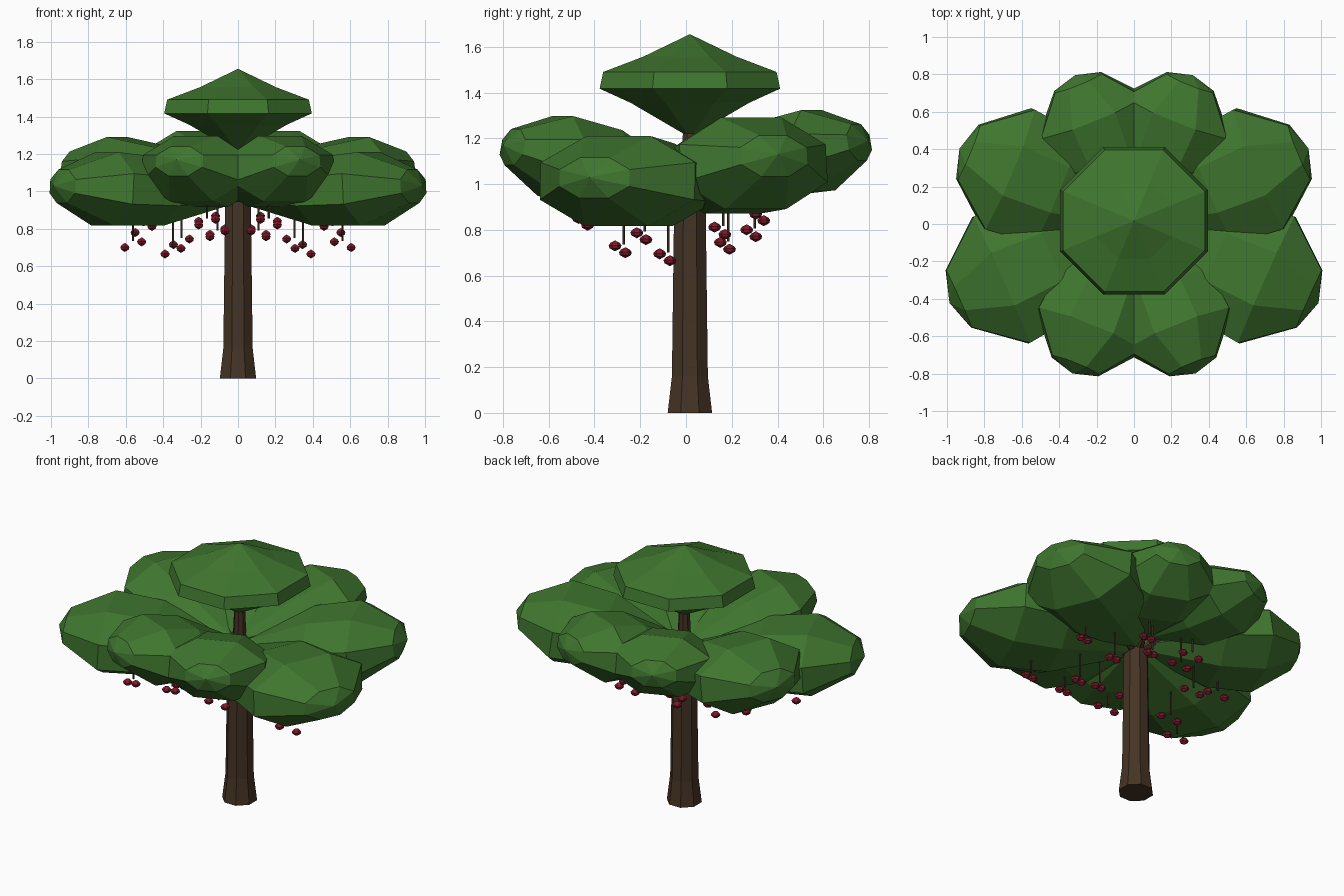
import bpy, bmesh
from math import cos, sin, pi, radians
from mathutils import Vector

if "Cube" in bpy.data.objects:
    bpy.data.objects.remove(bpy.data.objects["Cube"])


def material(name, rgb):
    m = bpy.data.materials.new(name)
    m.diffuse_color = (*rgb, 1)
    m.use_nodes = True
    m.node_tree.nodes["Principled BSDF"].inputs["Base Color"].default_value = m.diffuse_color
    return m


LEAF = material("leaf_green", (0.05, 0.18, 0.028))
BARK = material("bark_brown", (0.06, 0.034, 0.018))
FRUIT = material("berry_red", (0.22, 0.01, 0.025))
CY = 0.017


def loft(name, start, end, profile, mat, sides=8, sx=1.0, sy=1.0):
    """Flat-faced lathe from start to end; profile = (fraction along, radius)."""
    start, end = Vector(start), Vector(end)
    axis = end - start
    side = axis.cross(Vector((0, 0, 1)))
    side = side.normalized() if side.length > 1e-5 else Vector((1, 0, 0))
    up = side.cross(axis.normalized())
    bm = bmesh.new()
    rings = []
    for t, r in profile:
        c = start + axis * t
        if r == 0:
            rings.append([bm.verts.new(c)] * sides)
            continue
        ring = []
        for i in range(sides):
            a = 2 * pi * (i + 0.5) / sides
            ring.append(bm.verts.new(c + side * (cos(a) * r * sx) + up * (sin(a) * r * sy)))
        rings.append(ring)
    for lo, hi in zip(rings, rings[1:]):
        for i in range(sides):
            j = (i + 1) % sides
            bm.faces.new(list(dict.fromkeys((lo[i], lo[j], hi[j], hi[i]))))
    for ring in (rings[0], rings[-1]):
        if ring[0] is not ring[1]:
            bm.faces.new(ring)
    bmesh.ops.recalc_face_normals(bm, faces=bm.faces)
    mesh = bpy.data.meshes.new(name)
    bm.to_mesh(mesh)
    bm.free()
    mesh.materials.append(mat)
    ob = bpy.data.objects.new(name, mesh)
    bpy.context.collection.objects.link(ob)
    return ob


# Trunk and the thin leader that carries the top crown
loft("trunk", (0, CY, 0), (0, CY, 1.0),
     [(0, 0.105), (0.16, 0.085), (0.95, 0.074), (1, 0.05)], BARK)
loft("leader", (0, CY, 0.95), (0, CY, 1.3), [(0, 0.045), (1, 0.03)], BARK)

# Top crown
loft("top_crown", (0, CY, 0), (0, CY, 1),
     [(1.22, 0.03), (1.355, 0.28), (1.417, 0.427), (1.49, 0.41),
      (1.557, 0.22), (1.655, 0)], LEAF)

# Ring of eight leaf clumps: angle, reach, start z, tip z, half width, half height
clump_profile = [(0.03, 0.2), (0.45, 0.95), (0.72, 1.04), (0.95, 0.47), (1, 0)]
clumps = [
    ("front", -68, 0.88, 1.00, 1.17, 0.31, 0.185),
    ("front_side", -24, 1.08, 0.97, 1.03, 0.385, 0.205),
    ("back_side", 22.5, 1.01, 0.99, 1.13, 0.36, 0.21),
    ("back", 68, 0.84, 1.04, 1.19, 0.31, 0.185),
]
for label, ang, reach, z0, z1, w, h in clumps:
    for s, tag in ((1, "right"), (-1, "left")):
        a = radians(ang)
        tip = Vector((s * cos(a) * reach, CY + sin(a) * reach, z1))
        base = Vector((0, CY, z0))
        loft(f"{label}_{tag}_clump", base, tip, clump_profile, LEAF, 8, w, h)
        loft(f"{label}_{tag}_branch", (0, CY, 0.94), base.lerp(tip, 0.45),
             [(0, 0.03), (1, 0.018)], BARK, 6)

# Paired berries under the clumps, each pair on a hanging stalk
berry_profile = [(-1, 0), (-0.45, 0.024), (0.1, 0.028), (0.55, 0.02), (1, 0)]
pairs = [
    (0.515, -0.31, 0.73, 0.605, -0.265, 0.70),
    (0.46, 0.125, 0.812, 0.55, 0.17, 0.78),
    (0.305, -0.115, 0.695, 0.39, -0.07, 0.665),
    (0.26, 0.15, 0.745, 0.345, 0.19, 0.715),
    (0.07, -0.215, 0.787, 0.15, -0.175, 0.757),
    (0.07, 0.265, 0.80, 0.15, 0.305, 0.77),
    (0.12, -0.47, 0.85, 0.21, -0.43, 0.82),
    (0.12, 0.305, 0.868, 0.21, 0.34, 0.84),
]
for n, p in enumerate(pairs):
    for s in (1, -1):
        for x, y, z in (p[:3], p[3:]):
            loft(f"berry_{n}", (s * x, y, z), (s * x, y, z + 0.024), berry_profile, FRUIT, 6)
        mx, my, mz = s * (p[0] + p[3]) / 2, (p[1] + p[4]) / 2 + 0.015, (p[2] + p[5]) / 2
        loft(f"berry_stalk_{n}", (mx, my, mz + 0.02), (mx, my, mz + 0.18),
             [(0, 0.006), (1, 0.006)], BARK, 5)
